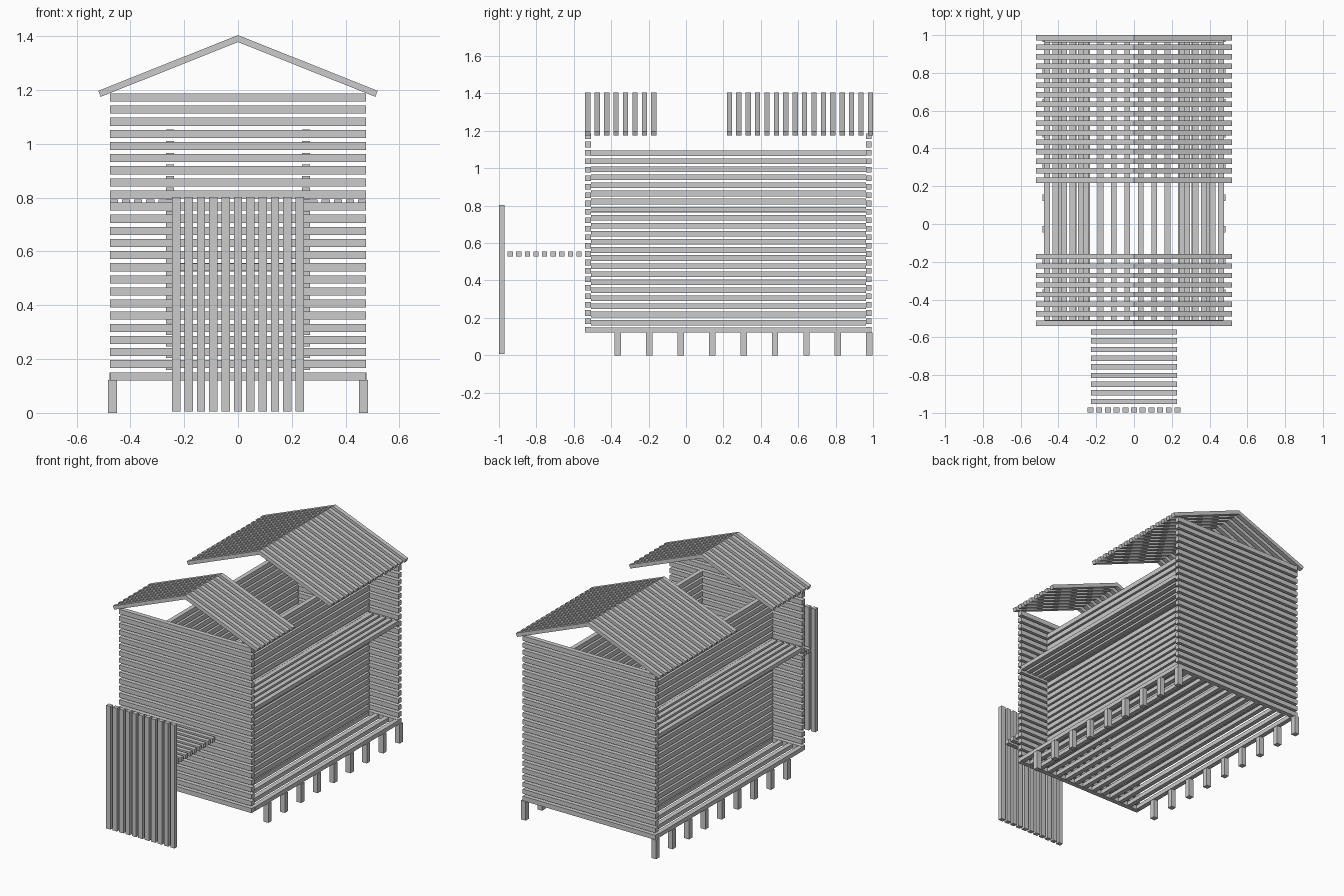
import bpy, bmesh
from math import atan2, hypot
from mathutils import Matrix, Vector

if "Cube" in bpy.data.objects:
    bpy.data.objects.remove(bpy.data.objects["Cube"])


def boxes(name, size, centres, angle=0.0):
    """One object made of equal boxes, optionally tilted about y."""
    bm = bmesh.new()
    for c in centres:
        m = (Matrix.Translation(c) @ Matrix.Rotation(angle, 4, 'Y')
             @ Matrix.Diagonal((*size, 1)))
        bmesh.ops.create_cube(bm, size=1, matrix=m)
    me = bpy.data.meshes.new(name)
    bm.to_mesh(me)
    bm.free()
    ob = bpy.data.objects.new(name, me)
    bpy.context.collection.objects.link(ob)
    return ob


def row(first, last, n):
    """n evenly spaced points from first to last."""
    a, b = Vector(first), Vector(last)
    return [a.lerp(b, i / (n - 1)) for i in range(n)]


S = 0.030                       # slat width
Y0, Y1 = -0.524, 0.977          # front and back wall planes
YM, LEN = (Y0 + Y1) / 2, Y1 - Y0 - S

# End walls of horizontal slats
for name, y in (("front_wall", Y0), ("back_wall", Y1)):
    boxes(name, (0.95, S, S), row((0, y, 0.136), (0, y, 1.172), 24))

# Floor slats running front to back
boxes("floor", (S, LEN, 0.027), row((-0.462, YM, 0.136), (0.462, YM, 0.136), 14))

# Roof slope, from ridge to eave
ridge, eave, thick = Vector((0, 0, 1.404)), Vector((0.519, 0, 1.197)), 0.024
run = eave - ridge
slope = atan2(-run.z, run.x)
normal = Vector((-run.z, 0, run.x)).normalized()
mid = (ridge + eave) / 2 - normal * thick / 2

for side, s in (("left", -1), ("right", 1)):
    # Recessed long wall
    boxes(side + "_wall", (0.029, LEN, S),
          row((s * 0.253, YM, 0.175), (s * 0.253, YM, 1.081), 22))
    # Outer shelf along the long wall
    boxes(side + "_shelf", (S, LEN, 0.026),
          row((s * 0.281, YM, 0.78), (s * 0.461, YM, 0.78), 5))
    # Short posts under the floor
    boxes(side + "_posts", (0.034, 0.034, 0.123),
          row((s * 0.467, -0.364, 0.0615), (s * 0.467, 0.980, 0.0615), 9))
    # Two roof sections with a gap between
    for part, a, b, n in (("front", -0.525, -0.172, 8), ("back", 0.232, 0.986, 16)):
        boxes(f"{side}_{part}_roof", (hypot(run.x, run.z), 0.028, thick),
              row((s * mid.x, a, mid.z), (s * mid.x, b, mid.z), n), s * slope)

# Upright panel standing in front
boxes("front_panel", (0.031, 0.027, 0.797),
      row((-0.2295, -0.985, 0.4045), (0.2295, -0.985, 0.4045), 11))

# Counter slats between panel and front wall
boxes("counter", (0.454, 0.028, 0.028), row((0, -0.940, 0.541), (0, -0.572, 0.541), 9))
